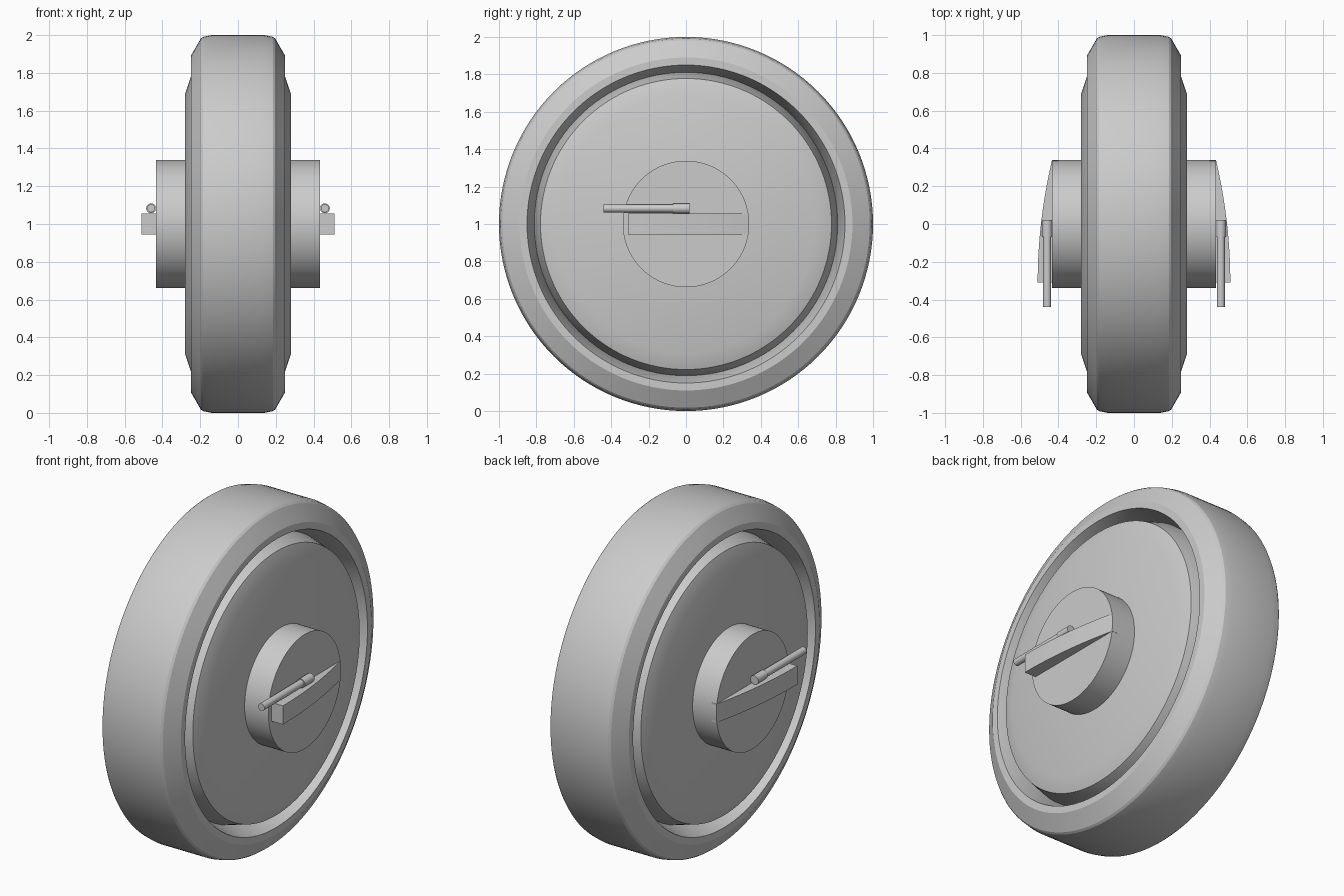
import bpy, bmesh, math

if "Cube" in bpy.data.objects:
    bpy.data.objects.remove(bpy.data.objects["Cube"])

CZ = 1.0  # axle height


def finish(name, bm, mirror=False):
    bmesh.ops.recalc_face_normals(bm, faces=bm.faces)
    me = bpy.data.meshes.new(name)
    bm.to_mesh(me)
    bm.free()
    ob = bpy.data.objects.new(name, me)
    bpy.context.collection.objects.link(ob)
    if mirror:
        m = ob.modifiers.new("mirror", 'MIRROR')
        m.use_axis = (True, False, False)
        m.use_mirror_merge = False
    bpy.ops.object.select_all(action='DESELECT')
    ob.select_set(True)
    bpy.context.view_layer.objects.active = ob
    bpy.ops.object.shade_smooth_by_angle(angle=math.radians(20))
    return ob


def lathe(name, profile, axis='X', centre=(0, 0, CZ), n=128, closed=False, mirror=False):
    """Spin (position along axis, radius) points; cap the ends unless closed."""
    bm = bmesh.new()
    cx, cy, cz = centre
    rings = []
    for p, r in profile:
        ring = []
        for i in range(n):
            a = 2 * math.pi * i / n
            u, v = r * math.cos(a), r * math.sin(a)
            co = (cx + p, cy + u, cz + v) if axis == 'X' else (cx + u, cy + p, cz + v)
            ring.append(bm.verts.new(co))
        rings.append(ring)
    pairs = list(zip(rings, rings[1:]))
    if closed:
        pairs.append((rings[-1], rings[0]))
    else:
        bm.faces.new(rings[0])
        bm.faces.new(rings[-1])
    for a, b in pairs:
        for i in range(n):
            j = (i + 1) % n
            bm.faces.new((a[i], a[j], b[j], b[i]))
    return finish(name, bm, mirror)


def both_sides(half):
    return [(-x, r) for x, r in half] + half[::-1]


# Tyre ring with chamfered shoulders and a sloping inner lip
lathe("tyre", both_sides([(0.13, 0.81), (0.25, 0.85), (0.25, 0.89),
                          (0.197, 0.982), (0.185, 0.991), (0.14, 1.0)]), closed=True)

# Wheel disc, bevelled at the rim
lathe("wheel_disc", both_sides([(0.28, 0.0001), (0.28, 0.69), (0.25, 0.778), (0.13, 0.812)]))

# Hub running through the disc
lathe("hub", [(-0.435, 0.338), (0.435, 0.338)])

# Curved wedge on each hub face
bm = bmesh.new()
y0, y1, steps = -0.31, 0.335, 16
outline = [(0.40, y1), (0.40, y0)]
for i in range(steps + 1):
    t = i / steps
    outline.append((0.51 - 0.075 * t * t, y0 + (y1 - y0) * t))
base = bm.faces.new([bm.verts.new((x, y, CZ - 0.055)) for x, y in outline])
ext = bmesh.ops.extrude_face_region(bm, geom=[base])
top = [v for v in ext['geom'] if isinstance(v, bmesh.types.BMVert)]
bmesh.ops.translate(bm, verts=top, vec=(0, 0, 0.11))
finish("hub_wedge", bm, mirror=True)

# Thin lever with a thicker collar above each wedge
lathe("lever", [(-0.44, 0.021), (-0.07, 0.021), (-0.07, 0.026), (0.02, 0.026)],
      axis='Y', centre=(0.46, 0, 1.083), n=32, mirror=True)
